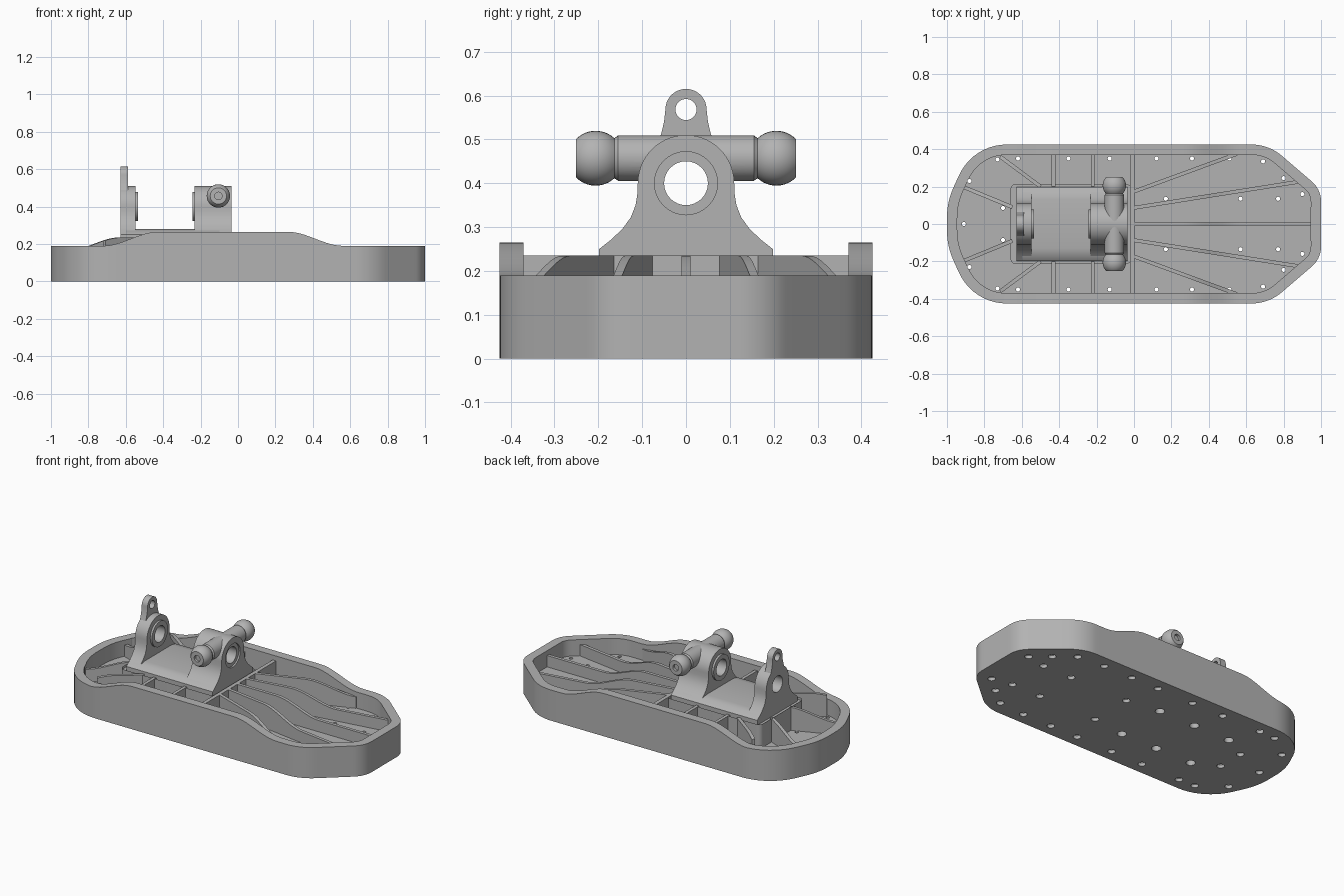
import bpy, bmesh
from math import sin, cos, pi, tan
from mathutils import Vector, Matrix

if "Cube" in bpy.data.objects:
    bpy.data.objects.remove(bpy.data.objects["Cube"])

mat = bpy.data.materials.new("machined grey")
mat.use_nodes = True
GREY = (0.45, 0.45, 0.45, 1)
mat.diffuse_color = GREY
mat.node_tree.nodes["Principled BSDF"].inputs["Base Color"].default_value = GREY

FLOOR, RIM, DECK = 0.09, 0.055, 0.235


def finish(bm, name):
    bmesh.ops.recalc_face_normals(bm, faces=bm.faces)
    me = bpy.data.meshes.new(name)
    bm.to_mesh(me)
    bm.free()
    me.materials.append(mat)
    ob = bpy.data.objects.new(name, me)
    bpy.context.collection.objects.link(ob)
    return ob


def smooth(ob):
    bpy.ops.object.select_all(action='DESELECT')
    ob.select_set(True)
    bpy.context.view_layer.objects.active = ob
    bpy.ops.object.shade_smooth_by_angle(angle=0.55)


def loft(bm, rings):
    """Skin a stack of point rings and cap both ends."""
    vs = [[bm.verts.new(p) for p in r] for r in rings]
    n = len(vs[0])
    for a, b in zip(vs, vs[1:]):
        for i in range(n):
            bm.faces.new((a[i], a[(i + 1) % n], b[(i + 1) % n], b[i]))
    return bm.faces.new(vs[0]), bm.faces.new(vs[-1])


def add_lathe(bm, profile, axis, pos, n=32):
    """Turn (radius, height) pairs about an axis through pos."""
    ax = {'x': Vector((1, 0, 0)), 'y': Vector((0, 1, 0)), 'z': Vector((0, 0, 1))}[axis]
    u = ax.orthogonal().normalized()
    w = ax.cross(u)
    p = Vector(pos)
    loft(bm, [[p + ax * h + (u * cos(2 * pi * i / n) + w * sin(2 * pi * i / n)) * r
               for i in range(n)] for r, h in profile])


def lathe(name, profile, axis, pos):
    bm = bmesh.new()
    add_lathe(bm, profile, axis, pos)
    return finish(bm, name)


def cut(ob, cutters):
    """Subtract helper shapes, then discard them."""
    for c in cutters:
        c.hide_render = True
        m = ob.modifiers.new("cut", 'BOOLEAN')
        m.operation, m.solver, m.object = 'DIFFERENCE', 'EXACT', c
    dg = bpy.context.evaluated_depsgraph_get()
    me = bpy.data.meshes.new_from_object(ob.evaluated_get(dg))
    ob.modifiers.clear()
    ob.data = me
    for c in cutters:
        bpy.data.objects.remove(c)


def fillet(corners, steps=10):
    """Closed polygon of (x, y, radius) with rounded corners."""
    out = []
    for i, (x, y, r) in enumerate(corners):
        c = Vector((x, y))
        a = (Vector(corners[i - 1][:2]) - c).normalized()
        b = (Vector(corners[(i + 1) % len(corners)][:2]) - c).normalized()
        half = a.angle(b) / 2
        mid = c + (a + b).normalized() * (r / sin(half))
        s, e = c + a * (r / tan(half)) - mid, c + b * (r / tan(half)) - mid
        turn = s.angle_signed(e)
        for k in range(steps + 1):
            out.append(mid + Matrix.Rotation(-turn * k / steps, 2) @ s)
    return out


def ease(x, x0, x1):
    t = min(1, max(0, (x - x0) / (x1 - x0)))
    return t * t * (3 - 2 * t)


def rim_z(x):
    return 0.19 + 0.075 * (ease(x, -0.72, -0.43) - ease(x, 0.27, 0.56))


def rib_z(x):
    return 0.16 + 0.075 * (ease(x, -0.92, -0.63) - ease(x, 0.27, 0.56))


# Tray outline, counter-clockwise, with the long sides subdivided
half = [(1, 0.185, 0.14), (0.72, 0.425, 0.25), (-0.86, 0.425, 0.28), (-1, 0.12, 0.4)]
base = fillet(half + [(x, -y, r) for x, y, r in reversed(half)])
outline = []
for a, b in zip(base, base[1:] + base[:1]):
    k = max(1, int((b - a).length / 0.03))
    outline += [a.lerp(b, i / k) for i in range(k)]
inner = []
for i, p in enumerate(outline):
    d = (outline[(i + 1) % len(outline)] - outline[i - 1]).normalized()
    inner.append(p + Vector((-d.y, d.x)) * RIM)

bm = bmesh.new()
loft(bm, [[(p.x, p.y, 0) for p in outline],
          [(p.x, p.y, rim_z(p.x)) for p in outline],
          [(p.x, p.y, rim_z(q.x)) for p, q in zip(inner, outline)],
          [(p.x, p.y, FLOOR) for p in inner]])
tray = finish(bm, "tray")

# Countersunk screw holes and larger blind holes in the underside
screws = [(x, 0.35) for x in (-0.62, -0.35, -0.13, 0.12, 0.31, 0.51)]
screws += [(0.69, 0.335), (0.8, 0.245), (0.9, 0.16), (0.17, 0.135), (0.57, 0.135),
           (0.77, 0.135), (-0.88, 0.23), (-0.7, 0.085), (-0.73, 0.345)]
bm = bmesh.new()
add_lathe(bm, [(0.022, -0.02), (0.022, 0.02), (0.011, 0.03), (0.011, 0.2)], 'z', (-0.91, 0, 0), 16)
for s in (1, -1):
    for x, y in screws:
        add_lathe(bm, [(0.022, -0.02), (0.022, 0.02), (0.011, 0.03), (0.011, 0.2)], 'z', (x, y * s, 0), 16)
    for x in (-0.55, -0.3, -0.05):
        add_lathe(bm, [(0.027, -0.02), (0.027, 0.05)], 'z', (x, 0.165 * s, 0), 16)
cut(tray, [finish(bm, "hole_cutter")])
smooth(tray)


# Stiffening ribs whose tops follow the tray
def rib(name, x0, y0, x1, y1, width=0.02):
    a, b = Vector((x0, y0)), Vector((x1, y1))
    d = (b - a).normalized()
    side = Vector((-d.y, d.x)) * width / 2
    n = max(1, int((b - a).length / 0.03))
    rings = []
    for i in range(n + 1):
        p = a.lerp(b, i / n)
        l, r, z = p + side, p - side, rib_z(p.x)
        rings.append([(l.x, l.y, 0.08), (r.x, r.y, 0.08), (r.x, r.y, z), (l.x, l.y, z)])
    bm = bmesh.new()
    loft(bm, rings)
    smooth(finish(bm, name))


rib("fan_rib_centre", -0.01, 0, 0.955, 0)
rib("hub_wall", -0.01, -0.375, -0.01, 0.375, 0.024)
for s, side in ((1, "left"), (-1, "right")):
    rib("fan_rib_inner_" + side, -0.01, 0.085 * s, 0.875, 0.225 * s)
    rib("fan_rib_outer_" + side, -0.01, 0.17 * s, 0.55, 0.375 * s)
    rib("tail_rib_" + side, -0.65, 0.09 * s, -0.91, 0.197 * s)
    rib("corner_rib_" + side, -0.5, 0.2 * s, -0.715, 0.36 * s)
    for i, x in enumerate((-0.43, -0.22)):
        rib("cross_rib_%s_%d" % (side, i + 1), x, 0.2 * s, x, 0.375 * s)

# Central pedestal with a shallow recessed seat
ped = fillet([(-0.015, 0.215, 0.03), (-0.66, 0.215, 0.03), (-0.66, -0.215, 0.03), (-0.015, -0.215, 0.03)], 6)
bm = bmesh.new()
_, top = loft(bm, [[(p.x, p.y, z) for p in ped] for z in (0.08, DECK)])
bmesh.ops.inset_region(bm, faces=[top], thickness=0.014)
low = bmesh.ops.extrude_face_region(bm, geom=[top])["geom"]
bmesh.ops.translate(bm, vec=(0, 0, -0.015), verts=[v for v in low if isinstance(v, bmesh.types.BMVert)])
bmesh.ops.delete(bm, geom=[top], context='FACES_ONLY')
smooth(finish(bm, "pedestal"))


# Bearing mount, from mirrored side profiles
def prism(name, right, x0, x1):
    loop = right + [(-y, z) for y, z in reversed(right) if y > 1e-5]
    bm = bmesh.new()
    loft(bm, [[(x, y, z) for y, z in loop] for x in (x0, x1)])
    return finish(bm, name)


def arc(r, cz, a0, a1, n=14):
    return [(r * cos(a0 + (a1 - a0) * i / n), cz + r * sin(a0 + (a1 - a0) * i / n)) for i in range(n + 1)]


AXIS_Z = 0.4
foot = [(0.198, 0.215), (0.198, 0.25), (0.17, 0.272)]
flare = foot + [(0.145, 0.296), (0.126, 0.322), (0.115, 0.35), (0.111, 0.375)]
upright = flare + arc(0.11, AXIS_Z, 0, pi / 2)
lug = flare + arc(0.11, AXIS_Z, 0, 0.95, 8) + [(0.056, 0.515), (0.05, 0.54)] + arc(0.047, 0.568, 0, pi / 2)

smooth(prism("mount_base", foot + [(0.13, 0.279)], -0.6, -0.1))
rear = prism("rear_plate", lug, -0.627, -0.587)
cheek = prism("rear_cheek", upright, -0.59, -0.547)
front = prism("front_bearing_block", upright, -0.232, -0.035)
ring = [(0.09, 0), (0.09, 0.004), (0.078, 0.004), (0.078, 0.016), (0.068, 0.016)]
rear_boss = lathe("rear_boss", ring, 'x', (-0.551, 0, AXIS_Z))
front_boss = lathe("front_boss", [(r, -h) for r, h in ring], 'x', (-0.228, 0, AXIS_Z))

# Cross shaft with flattened ball ends
ball = [(0.0625 * cos(t), 0.206 + 0.0625 * sin(t)) for t in [-0.75 + 1.55 * i / 12 for i in range(13)]]
side = [(0.05, 0.157), (0.052, 0.155)]
shaft_half = side[::-1] + ball
shaft = lathe("cross_shaft", [(r, -h) for r, h in reversed(shaft_half)] + shaft_half, 'y', (-0.105, 0, 0.457))
sockets = [lathe("socket_cutter", [(0.02, 0.235 * s), (0.02, 0.3 * s)], 'y', (-0.105, 0, 0.457)) for s in (1, -1)]


def bore(r=0.05, x0=-0.8, x1=0.2, z=AXIS_Z):
    return lathe("bore_cutter", [(r, x0), (r, x1)], 'x', (0, 0, z))


cut(rear, [bore(), bore(0.024, z=0.568)])
cut(front, [bore(), bore(0.072, -0.045, 0.1)])
for ob in (cheek, rear_boss, front_boss):
    cut(ob, [bore()])
cut(shaft, sockets + [bore()])
for ob in (rear, cheek, front, rear_boss, front_boss, shaft):
    smooth(ob)
